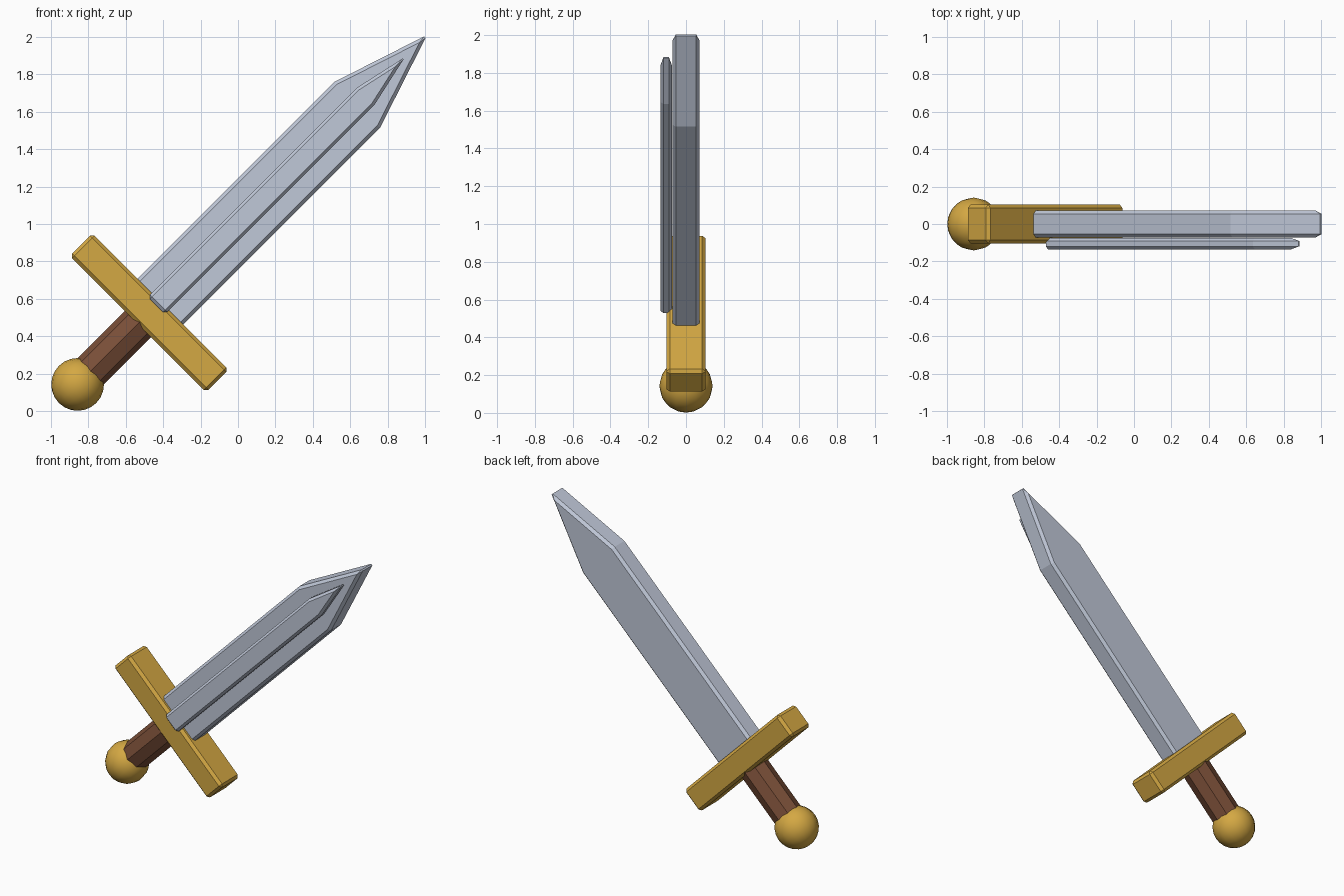
import bpy, bmesh, math
from mathutils import Matrix

cube = bpy.data.objects.get("Cube")
if cube:
    bpy.data.objects.remove(cube, do_unlink=True)

# The sword is built upright around its crossguard, then leaned 45 degrees
LEAN = Matrix.Translation((-0.475, 0, 0.525)) @ Matrix.Rotation(math.radians(45), 4, 'Y')


def material(name, srgb):
    color = [((c / 255 + 0.055) / 1.055) ** 2.4 for c in srgb] + [1]
    mat = bpy.data.materials.new(name)
    mat.use_nodes = True
    mat.diffuse_color = color
    bsdf = mat.node_tree.nodes["Principled BSDF"]
    bsdf.inputs["Base Color"].default_value = color
    bsdf.inputs["Roughness"].default_value = 0.6
    return mat


steel = material("steel", (192, 200, 216))
gold = material("gold", (212, 168, 67))
leather = material("brown leather", (123, 79, 56))


def finish(name, bm, mat, bevel=0):
    bmesh.ops.recalc_face_normals(bm, faces=bm.faces)
    mesh = bpy.data.meshes.new(name)
    bm.to_mesh(mesh)
    bm.free()
    mesh.materials.append(mat)
    obj = bpy.data.objects.new(name, mesh)
    obj.matrix_world = LEAN
    bpy.context.collection.objects.link(obj)
    if bevel:
        mod = obj.modifiers.new("chamfer", 'BEVEL')
        mod.width = bevel
        mod.segments = 1
        mod.limit_method = 'ANGLE'
        mod.angle_limit = math.radians(30)
    return obj


def pointed_bar(name, half, base, shoulder, tip, y_mid, thickness, bevel):
    """Five-sided blade outline, extruded through its thickness."""
    outline = [(-half, base), (half, base), (half, shoulder), (0, tip), (-half, shoulder)]
    bm = bmesh.new()
    front = y_mid - thickness / 2
    face = bm.faces.new([bm.verts.new((x, front, z)) for x, z in outline])
    out = bmesh.ops.extrude_face_region(bm, geom=[face])
    verts = [g for g in out["geom"] if isinstance(g, bmesh.types.BMVert)]
    bmesh.ops.translate(bm, verts=verts, vec=(0, thickness, 0))
    return finish(name, bm, steel, bevel)


# Blade and the raised ridge on its front
pointed_bar("blade", 0.173, 0.067, 1.573, 2.102, 0, 0.144, 0.018)
pointed_bar("blade_ridge", 0.066, 0.055, 1.636, 1.935, -0.105, 0.06, 0.016)

# Crossguard
bm = bmesh.new()
bmesh.ops.create_cube(bm, size=1, matrix=Matrix.Diagonal((1.032, 0.208, 0.17, 1)))
finish("crossguard", bm, gold, 0.018)

# Octagonal grip
bm = bmesh.new()
bmesh.ops.create_cone(bm, cap_ends=True, segments=8, radius1=0.1, radius2=0.1, depth=0.46,
                      matrix=Matrix.Translation((0, 0, -0.29)))
finish("grip", bm, leather)

# Round pommel
bm = bmesh.new()
bmesh.ops.create_uvsphere(bm, u_segments=16, v_segments=12, radius=0.141,
                          matrix=Matrix.Translation((0, 0, -0.541)))
for f in bm.faces:
    f.smooth = True
finish("pommel", bm, gold)
